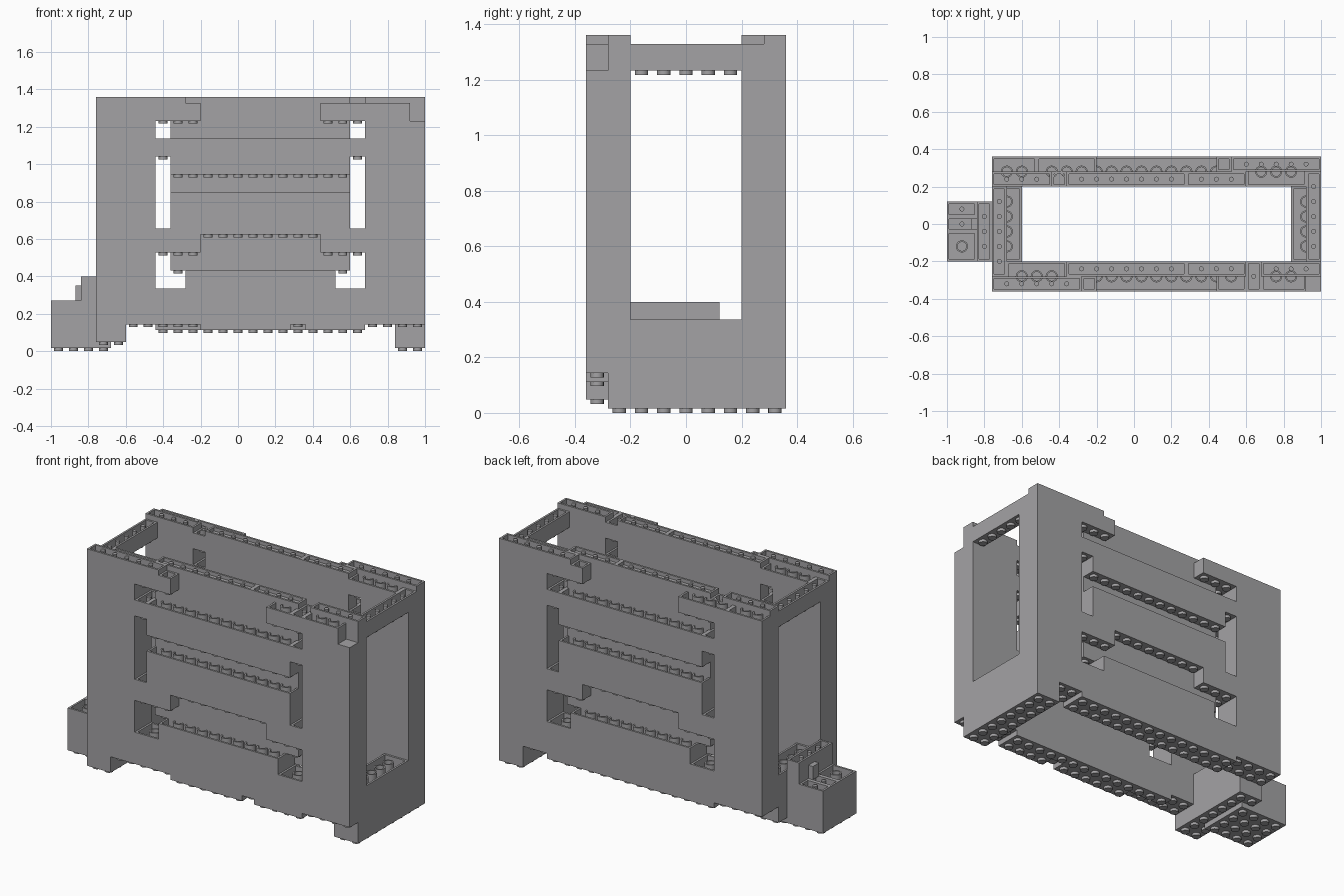
import bpy, bmesh
from mathutils import Matrix, Vector

cube = bpy.data.objects.get("Cube")
if cube:
    bpy.data.objects.remove(cube, do_unlink=True)

PITCH, PLATE, RIM = 0.08, 0.032, 0.012
grey = bpy.data.materials.new("stone_grey")
grey.use_nodes = True
colour = (0.37, 0.365, 0.375, 1)
grey.diffuse_color = colour
grey.node_tree.nodes["Principled BSDF"].inputs["Base Color"].default_value = colour

# Grid helpers: i and j count studs along x and y, k counts plates upward
def px(i): return -0.76 + PITCH * i
def py(j): return -0.36 + PITCH * j
def pz(k): return 0.016 + PLATE * k

meshes = {}

def mesh(name):
    return meshes.setdefault(name, bmesh.new())

def cuboid(name, x0, x1, y0, y1, z0, z1):
    size = Vector((x1 - x0, y1 - y0, z1 - z0))
    mid = Vector((x0 + x1, y0 + y1, z0 + z1)) / 2
    bmesh.ops.create_cube(mesh(name), size=1,
                          matrix=Matrix.Translation(mid) @ Matrix.Diagonal((*size, 1)))

def solid(name, i0, i1, j0, j1, k0, k1):
    cuboid(name, px(i0), px(i1), py(j0), py(j1), pz(k0), pz(k1))

def cylinder(name, x, y, z0, z1, r):
    bmesh.ops.create_cone(mesh(name), cap_ends=True, segments=16, radius1=r, radius2=r,
                          depth=z1 - z0, matrix=Matrix.Translation((x, y, (z0 + z1) / 2)))

def tube(name, x, y, z0, z1):
    # Hollow cylinder: outer skin, inner skin and a ring on top
    bm = mesh(name)
    loops = []
    for r, z in ((0.0325, z0), (0.0325, z1), (0.024, z1), (0.024, z0)):
        ring = bmesh.ops.create_circle(bm, segments=16, radius=r,
                                       matrix=Matrix.Translation((x, y, z)))
        loops.append(ring["verts"])
    for a, b in zip(loops, loops[1:]):
        for n in range(16):
            m = (n + 1) % 16
            bm.faces.new((a[n], a[m], b[m], b[n]))

def studs(i0, i1, j0, j1, k):
    for i in range(i0, i1):
        for j in range(j0, j1):
            cylinder("studs", px(i + 0.5), py(j + 0.5), pz(k) - 0.016, pz(k) + 0.002, 0.024)

def hollow(name, i0, i1, j0, j1, k0, k1, edge=None):
    """Brick open at the top; edge is the y line shared with a taller panel."""
    x0, x1, y0, y1 = px(i0), px(i1), py(j0), py(j1)
    top = pz(k1)
    floor = top - min(0.086, (k1 - k0) * PLATE - 0.01)
    cuboid(name, x0, x1, y0, y1, pz(k0), floor)
    cuboid(name, x0, x0 + RIM, y0, y1, floor, top)
    cuboid(name, x1 - RIM, x1, y0, y1, floor, top)
    if edge != j0:
        cuboid(name, x0 + RIM, x1 - RIM, y0, y0 + RIM, floor, top)
    if edge != j1:
        cuboid(name, x0 + RIM, x1 - RIM, y1 - RIM, y1, floor, top)
    w, d = i1 - i0, j1 - j0
    if edge is not None:
        for i in range(i0 + 1, i1):
            tube(name, px(i), py(edge), floor, top - 0.001)
    elif min(w, d) == 1:
        for n in range(1, max(w, d)):
            i, j = (i0 + n, j0 + 0.5) if w > d else (i0 + 0.5, j0 + n)
            cylinder(name, px(i), py(j), floor, top - 0.001, 0.013)
    else:
        for i in range(i0 + 1, i1):
            for j in range(j0 + 1, j1):
                tube(name, px(i), py(j), floor, top - 0.001)

# Long walls: row 0 is the outer skin, row 1 the inner panel
for side in ("front", "back"):
    wall = side + "_wall"

    def rows(a, b):
        return (a, b) if side == "front" else (9 - b, 9 - a)

    seam = rows(1, 1)[0]

    def put(i0, i1, a, b, k0, k1):
        solid(wall, i0, i1, *rows(a, b), k0, k1)

    def cup(i0, i1, a, b, k0, k1, joined=False):
        hollow(wall, i0, i1, *rows(a, b), k0, k1, seam if joined else None)

    # Central panel and slotted bars
    put(4, 18, 0, 2, 4, 7)
    put(6, 16, 1, 2, 7, 13)
    put(5, 17, 1, 2, 13, 41)
    cup(5, 13, 1, 2, 41, 42)
    cup(13, 17, 1, 2, 41, 42)
    cup(6, 16, 0, 1, 7, 13, True)
    put(7, 15, 0, 1, 19, 20)
    cup(5, 17, 0, 1, 20, 26, True)
    cup(5, 17, 0, 1, 29, 35, True)
    studs(5, 17, *rows(0, 1), 29)
    studs(7, 15, *rows(0, 1), 19)

    # Features repeated at both ends of the slots
    for flip in (False, True):
        def span(a, b):
            return (22 - b, 22 - a) if flip else (a, b)
        put(*span(0, 4), 0, 2, 4, 38)
        cup(*span(4, 6), 0, 2, 7, 10)
        put(*span(5, 7), 0, 1, 16, 20)
        cup(*span(4, 5), 0, 2, 16, 20)
        cup(*span(4, 5), 0, 2, 32, 35)
        for a, b, r, k in ((4, 7, 0, 38), (4, 5, 1, 38), (4, 5, 0, 32), (4, 5, 1, 32),
                           (4, 7, 0, 16), (4, 5, 1, 16), (5, 6, 1, 13), (2, 4, 0, 4), (2, 4, 1, 4)):
            studs(*span(a, b), *rows(r, r + 1), k)

# Lower plates of the long walls
solid("front_wall", 4, 18, 1, 2, 3, 4)
studs(4, 18, 1, 2, 3)
for a, b in ((7, 13), (14, 18)):
    solid("front_wall", a, b, 0, 1, 3, 4)
    studs(a, b, 0, 1, 3)
studs(4, 7, 0, 1, 4)
studs(13, 14, 0, 1, 4)
solid("back_wall", 4, 18, 7, 9, 3, 4)
studs(4, 18, 7, 9, 3)
studs(0, 2, 7, 9, 4)
studs(20, 22, 0, 1, 4)

# Top course at the front
hollow("front_top", 0, 6, 0, 1, 38, 42)
hollow("front_top", 6, 7, 0, 1, 38, 41)
hollow("front_top", 1, 5, 1, 2, 38, 41, 1)
hollow("front_top", 15, 17, 0, 1, 38, 41, 1)
hollow("front_top", 17, 18, 0, 2, 38, 41)
hollow("front_top", 18, 21, 0, 1, 38, 41, 1)
hollow("front_top", 18, 22, 1, 2, 38, 42)

# Top course at the back
hollow("back_top", 0, 3, 8, 9, 38, 41, 8)
hollow("back_top", 3, 7, 8, 9, 38, 41, 8)
hollow("back_top", 0, 4, 7, 8, 38, 42)
hollow("back_top", 4, 5, 7, 8, 38, 41)
hollow("back_top", 15, 16, 8, 9, 38, 41)
hollow("back_top", 16, 22, 8, 9, 38, 42)
hollow("back_top", 17, 21, 7, 8, 38, 41, 8)

# End beams above the openings
hollow("right_side_beam", 0, 1, 1, 7, 38, 41)
hollow("left_side_beam", 21, 22, 2, 8, 38, 41)
for i in (0, 21):
    studs(i, i + 1, 2, 7, 38)

# Low end walls and their feet
for name, i in (("right_side_base", 0), ("left_side_base", 20)):
    solid(name, i, i + 2, 2, 7, 4, 7)
    hollow(name, i, i + 2, 2, 7, 7, 10)
solid("right_side_foot", 0, 2, 0, 7, 1, 4)
studs(0, 2, 0, 7, 1)
solid("left_side_foot", 20, 22, 1, 9, 0, 4)
studs(20, 22, 1, 9, 0)

# Small block projecting from the end
solid("end_block", -3, 1, 2, 6, 0, 5)
studs(-3, 1, 2, 6, 0)
hollow("end_block", -3, -1, 2, 4, 5, 8)
hollow("end_block", -3, -1, 4, 5, 5, 8)
hollow("end_block", -3, -1, 5, 6, 5, 8)
solid("end_block", -1, 0, 2, 6, 5, 9)
hollow("end_block", -1, 0, 2, 6, 9, 12)
cuboid("end_block_nub", -0.87, -0.84, -0.03, 0.03, 0.272, 0.352)

# Turn the collected meshes into objects
for name, bm in meshes.items():
    data = bpy.data.meshes.new(name)
    bmesh.ops.recalc_face_normals(bm, faces=bm.faces)
    bm.to_mesh(data)
    bm.free()
    data.materials.append(grey)
    obj = bpy.data.objects.new(name, data)
    bpy.context.collection.objects.link(obj)
    bpy.context.view_layer.objects.active = obj
    obj.select_set(True)
bpy.ops.object.shade_smooth_by_angle()
